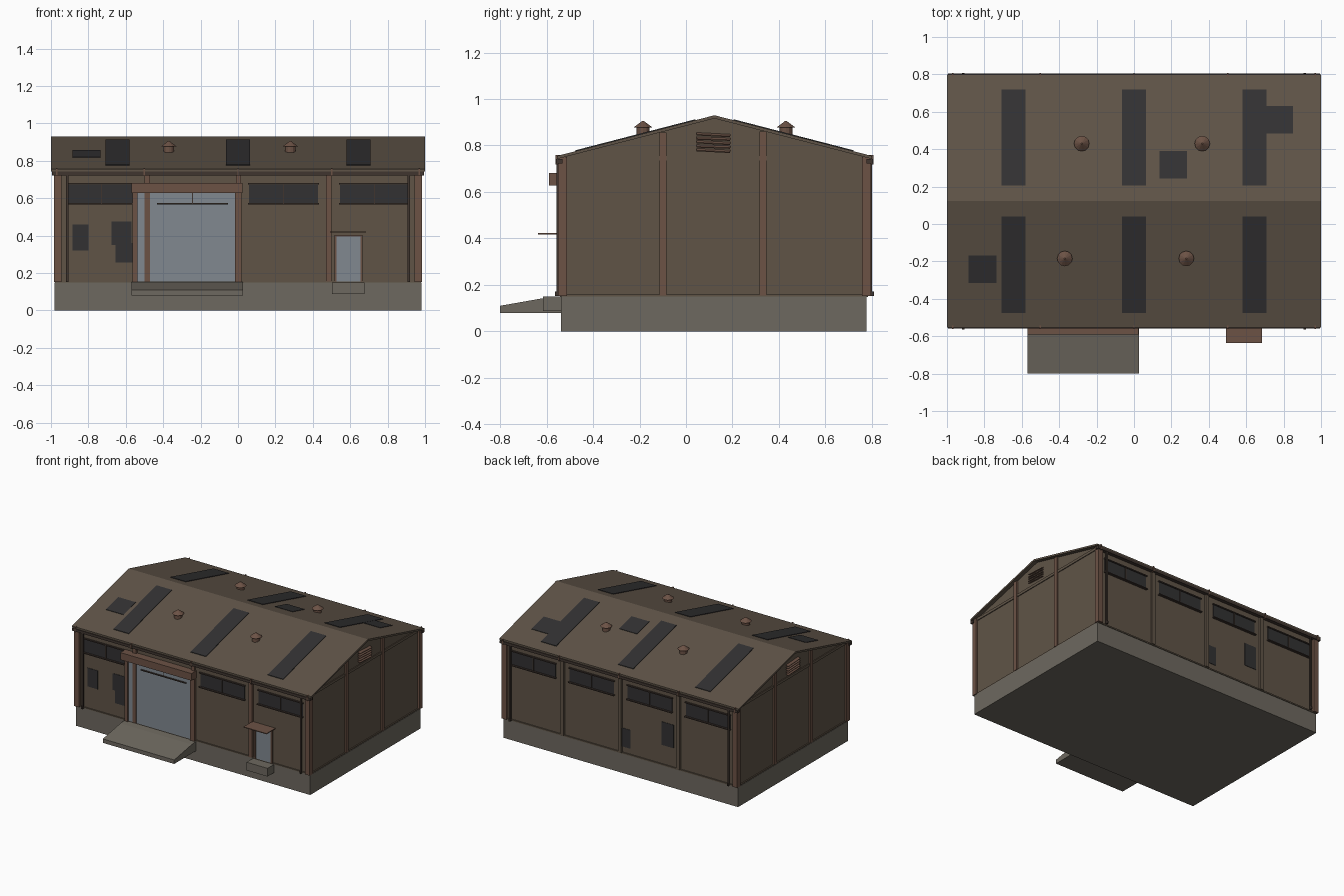
import bpy, bmesh, math
from mathutils import Matrix

if "Cube" in bpy.data.objects:
    bpy.data.objects.remove(bpy.data.objects["Cube"])

CY = 0.1225          # ridge line / centre of the building in y


def material(name, rgb):
    m = bpy.data.materials.new(name)
    m.diffuse_color = (*rgb, 1)
    m.use_nodes = True
    m.node_tree.nodes["Principled BSDF"].inputs["Base Color"].default_value = m.diffuse_color
    return m


WALL = material("wall_metal", (0.115, 0.088, 0.062))
ROOF = material("roof_metal", (0.115, 0.088, 0.064))
CONC = material("concrete", (0.155, 0.14, 0.115))
RUST = material("rust", (0.15, 0.085, 0.06))
DOOR = material("door_steel", (0.22, 0.25, 0.28))
DARK = material("dark", (0.032, 0.031, 0.032))
GUTTER = material("gutter_metal", (0.05, 0.035, 0.028))


def finish(name, bm, mat):
    bmesh.ops.recalc_face_normals(bm, faces=bm.faces)
    me = bpy.data.meshes.new(name)
    bm.to_mesh(me)
    bm.free()
    me.materials.append(mat)
    ob = bpy.data.objects.new(name, me)
    bpy.context.collection.objects.link(ob)
    return ob


def prism(name, mat, x0, x1, outline):
    """Extrude a y/z outline along x."""
    bm = bmesh.new()
    f = bm.faces.new([bm.verts.new((x0, y, z)) for y, z in outline])
    r = bmesh.ops.extrude_face_region(bm, geom=[f])
    bmesh.ops.translate(bm, vec=(x1 - x0, 0, 0),
                        verts=[v for v in r["geom"] if isinstance(v, bmesh.types.BMVert)])
    return finish(name, bm, mat)


def box(name, mat, x0, x1, y0, y1, z0, z1):
    y0, y1 = sorted((y0, y1))
    return prism(name, mat, x0, x1, [(y0, z0), (y1, z0), (y1, z1), (y0, z1)])


def side_box(name, mat, side, x0, x1, d0, d1, z0, z1):
    """Box on a long wall; d = distance from the ridge line, side -1 front / 1 back."""
    return box(name, mat, x0, x1, CY + side * d0, CY + side * d1, z0, z1)


def roof_z(y):
    return 0.93 - 0.2585 * abs(y - CY)


def roof_sheet(name, mat, x0, x1, y0, y1, lift=0.004):
    prism(name, mat, x0, x1, [(y0, roof_z(y0) - 0.01), (y1, roof_z(y1) - 0.01),
                              (y1, roof_z(y1) + lift), (y0, roof_z(y0) + lift)])


# Foundation, base trim and gabled shell
box("foundation", CONC, -0.98, 0.98, CY - 0.66, CY + 0.655, 0, 0.15)
box("base_trim", WALL, -0.978, 0.978, CY - 0.66, CY + 0.66, 0.148, 0.158)
prism("walls", WALL, -0.97, 0.97, [(CY - 0.652, 0.155), (CY + 0.652, 0.155),
      (CY + 0.652, 0.75), (CY, 0.918), (CY - 0.652, 0.75)])

# Roof sheet
E = 0.677
prism("roof", ROOF, -1, 1, [(CY - E, 0.742), (CY, 0.916), (CY + E, 0.742),
      (CY + E, 0.755), (CY, 0.93), (CY - E, 0.755)])

# Skylight strips and roof patches
for x in (-0.645, 0, 0.645):
    roof_sheet("skylight_front", DARK, x - 0.064, x + 0.064, -0.475, 0.04)
    roof_sheet("skylight_back", DARK, x - 0.064, x + 0.064, 0.205, 0.72)
for x, y in ((-0.81, -0.2425), (0.21, 0.3175), (0.775, 0.5575)):
    roof_sheet("roof_patch", DARK, x - 0.074, x + 0.074, y - 0.073, y + 0.073, 0.003)

# Roof ventilators: stub, flared cap
for x, y in ((-0.37, -0.185), (0.28, -0.185), (-0.28, 0.43), (0.365, 0.43)):
    bm = bmesh.new()
    for r1, r2, z0, z1 in ((0.028, 0.028, 0.83, 0.88), (0.041, 0.004, 0.877, 0.905)):
        bmesh.ops.create_cone(bm, cap_ends=True, segments=12, radius1=r1, radius2=r2,
                              depth=z1 - z0, matrix=Matrix.Translation((x, y, (z0 + z1) / 2)))
    finish("roof_ventilator", bm, RUST)

# Corner posts
for sx in (-1, 1):
    for sy in (-1, 1):
        x = sx * 0.965
        side_box("corner_post", RUST, sy, x - 0.02, x + 0.02, 0.635, 0.673, 0.152, 0.75)

# Long walls: bay posts, windows, gutters, downspouts
for s in (-1, 1):
    for x in (-0.485, 0.003, 0.485):
        side_box("bay_post", RUST if s < 0 else WALL, s, x - 0.014, x + 0.014, 0.645, 0.667, 0.155, 0.745)
    for x in (-0.73, -0.243, 0.243, 0.73):
        a, b = x - 0.185, x + 0.185
        side_box("window_glass", DARK, s, a, b, 0.645, 0.656, 0.572, 0.672)
        side_box("window_head", GUTTER, s, a - 0.005, b + 0.005, 0.645, 0.664, 0.672, 0.68)
        side_box("window_sill", GUTTER, s, a - 0.005, b + 0.005, 0.645, 0.67, 0.567, 0.574)
        side_box("window_mullion", GUTTER, s, x - 0.003, x + 0.003, 0.645, 0.662, 0.572, 0.672)
    side_box("gutter", GUTTER, s, -0.995, 0.995, 0.655, 0.682, 0.722, 0.742)
    for x in (-0.97, -0.5, 0, 0.5, 0.97):
        side_box("gutter_bracket", RUST, s, x - 0.004, x + 0.004, 0.665, 0.685, 0.718, 0.758)
    for x in (-0.913, 0.913):
        side_box("downspout", GUTTER, s, x - 0.006, x + 0.006, 0.668, 0.679, 0.17, 0.73)
        side_box("downspout_foot", GUTTER, s, x - 0.006, x + 0.006, 0.668, 0.686, 0.153, 0.172)

# Wall patches
for s, x0, x1, z0, z1 in ((-1, -0.885, -0.80, 0.32, 0.46), (-1, -0.675, -0.57, 0.35, 0.475),
                          (-1, -0.655, -0.56, 0.255, 0.36), (1, -0.08, -0.01, 0.20, 0.34),
                          (1, -0.44, -0.34, 0.30, 0.475)):
    side_box("wall_patch", DARK, s, x0, x1, 0.645, 0.655, z0, z1)

# Gable ends: posts, eave girt, louvre vent
for s in (-1, 1):
    for y in (-0.099, 0.332):
        a, b = sorted((s * 0.965, s * 0.982))
        box("gable_post", RUST, a, b, y - 0.015, y + 0.015, 0.155, roof_z(y) - 0.016)
    a, b = sorted((s * 0.965, s * 0.976))
    box("eave_girt", WALL, a, b, CY - 0.65, CY + 0.65, 0.735, 0.755)
    for i in range(5):
        z = 0.778 + i * 0.017
        a, b = s * 0.966, s * 0.988
        bm = bmesh.new()
        bmesh.ops.create_cube(bm, size=1, matrix=Matrix.Translation((s * 0.977, 0.118, z))
                              @ Matrix.Rotation(math.radians(-3 + i % 2), 4, "X")
                              @ Matrix.Rotation(math.radians(s * 25), 4, "Y")
                              @ Matrix.Diagonal((0.022, 0.145, 0.005, 1)))
        finish("louvre_slat", bm, RUST)

# Large loading door
side_box("loading_door", DOOR, -1, -0.545, 0.0, 0.645, 0.661, 0.155, 0.635)
for x0, x1 in ((-0.565, -0.537), (-0.015, 0.02)):
    side_box("loading_door_jamb", RUST, -1, x0, x1, 0.645, 0.672, 0.152, 0.64)
side_box("loading_door_track_box", RUST, -1, -0.57, 0.024, 0.645, 0.713, 0.628, 0.682)
prism("loading_ramp", CONC, -0.57, 0.027, [(-0.80, 0.08), (-0.53, 0.08), (-0.53, 0.152),
                                           (-0.59, 0.147), (-0.80, 0.11)])

# Side door, frame, canopy and step
side_box("side_door", DOOR, -1, 0.527, 0.655, 0.645, 0.661, 0.155, 0.395)
for x in (0.522, 0.66):
    side_box("side_door_jamb", RUST, -1, x - 0.005, x + 0.005, 0.645, 0.667, 0.155, 0.4)
side_box("side_door_head", RUST, -1, 0.517, 0.665, 0.645, 0.667, 0.394, 0.402)
side_box("side_door_canopy", RUST, -1, 0.492, 0.684, 0.645, 0.759, 0.417, 0.423)
box("side_door_step", CONC, 0.503, 0.677, -0.615, -0.53, 0.088, 0.15)
